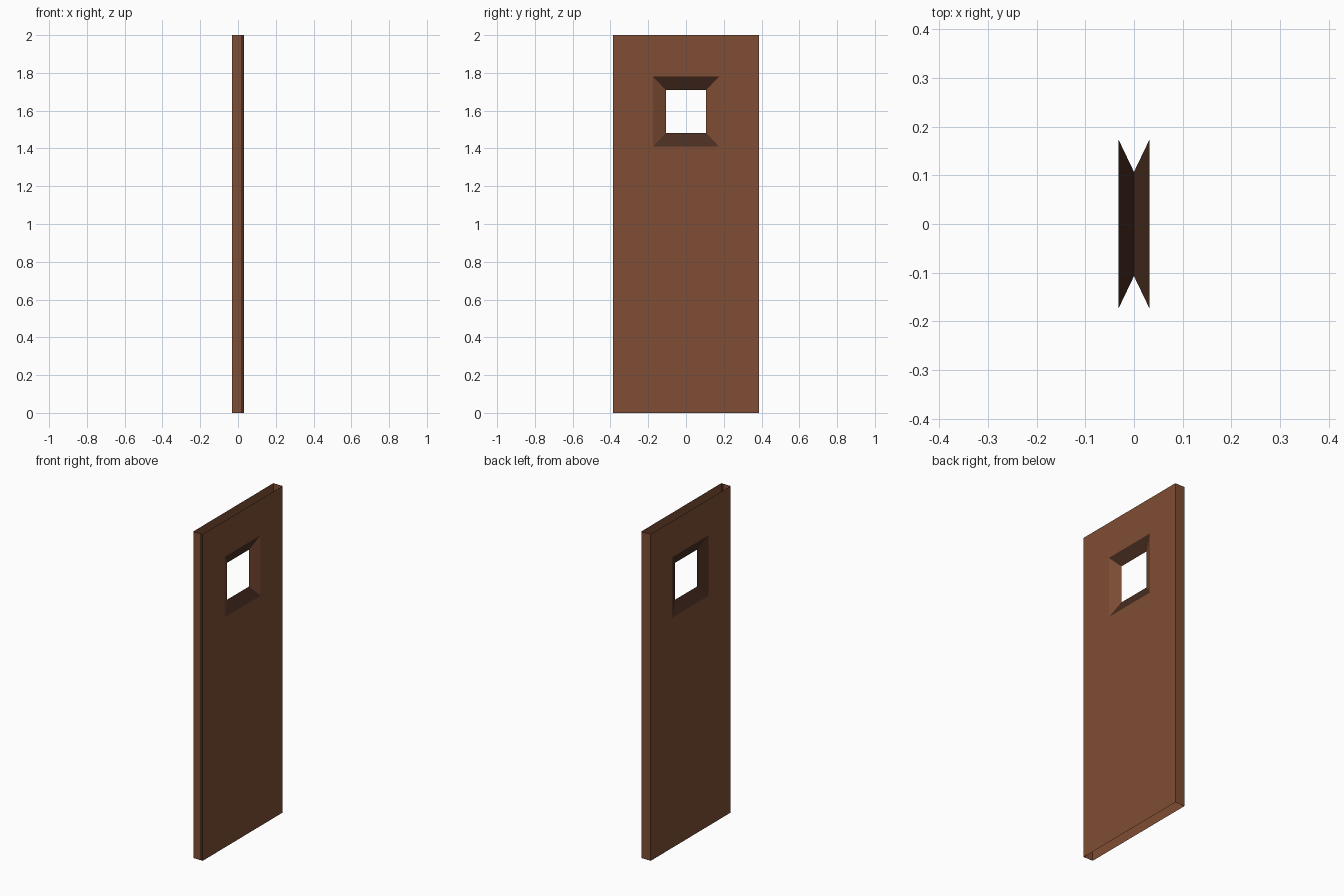
import bpy, bmesh

if "Cube" in bpy.data.objects:
    bpy.data.objects.remove(bpy.data.objects["Cube"])

HX, HY, H = 0.032, 0.387, 2.0
STRIP = 0.015   # x where the dark edge strip begins


def material(name, rgb):
    m = bpy.data.materials.new(name)
    m.diffuse_color = (*rgb, 1)
    m.use_nodes = True
    m.node_tree.nodes["Principled BSDF"].inputs["Base Color"].default_value = m.diffuse_color
    return m


wood = material("brown_wood", (0.21, 0.074, 0.035))
dark = material("dark_brown_wood", (0.068, 0.027, 0.015))


def rect(bm, x, hy, z0, z1):
    return [bm.verts.new((x, y, z)) for y, z in
            ((-hy, z0), (hy, z0), (hy, z1), (-hy, z1))]


def bridge(bm, a, b, mats=(0, 0, 0, 0)):
    # sides in order: bottom, +y, top, -y
    for i in range(4):
        j = (i + 1) % 4
        bm.faces.new((a[i], a[j], b[j], b[i])).material_index = mats[i]


# Door shell: two panels with a splayed window, side edges, open top and bottom
bm = bmesh.new()
inner = rect(bm, 0, 0.107, 1.483, 1.709)
outer = {}
for s in (1, -1):
    o = rect(bm, s * HX, HY, 0, H)
    w = rect(bm, s * HX, 0.174, 1.41, 1.78)
    if s > 0:
        bridge(bm, o, w)
        bridge(bm, w, inner, (1, 0, 1, 0))
    else:
        bridge(bm, w, o)
        bridge(bm, inner, w, (1, 1, 1, 1))
    outer[s] = o
f, b = outer[1], outer[-1]

# Side edges, the -y one with a dark strip
bm.faces.new((f[1], b[1], b[2], f[2]))
m0 = bm.verts.new((STRIP, -HY, 0))
m1 = bm.verts.new((STRIP, -HY, H))
bm.faces.new((f[0], f[3], m1, m0)).material_index = 1
bm.faces.new((m0, m1, b[3], b[0]))

me = bpy.data.meshes.new("door_panel")
bm.to_mesh(me)
bm.free()
me.materials.append(wood)
me.materials.append(dark)
bpy.context.collection.objects.link(bpy.data.objects.new("door_panel", me))
